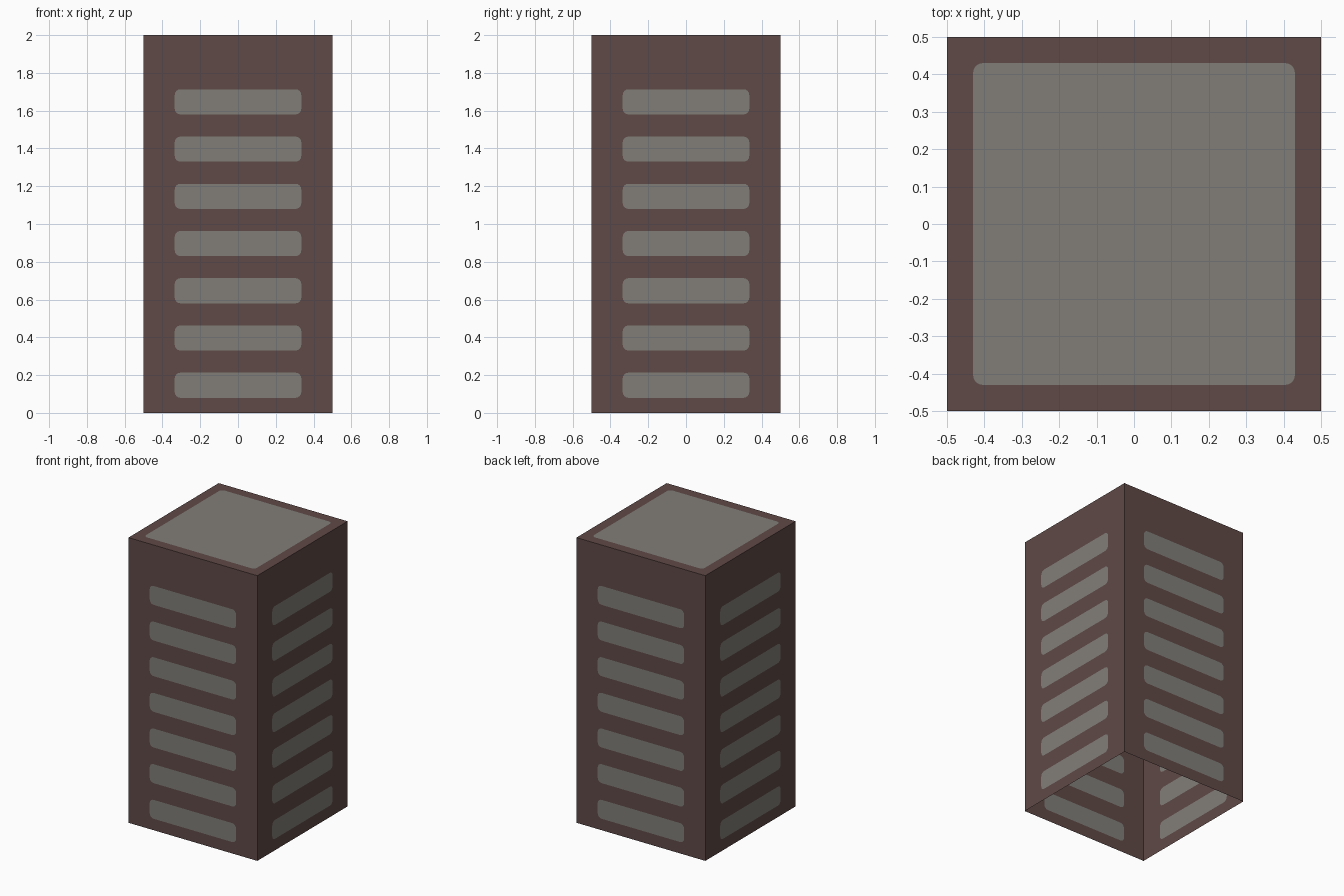
import bpy, bmesh, math
from mathutils import Matrix, Vector

if "Cube" in bpy.data.objects:
    bpy.data.objects.remove(bpy.data.objects["Cube"])


def make_material(name, color):
    m = bpy.data.materials.new(name)
    m.diffuse_color = (*color, 1)
    m.use_nodes = True
    m.node_tree.nodes["Principled BSDF"].inputs["Base Color"].default_value = m.diffuse_color
    return m


BROWN = make_material("dark_brown_wall", (0.114, 0.067, 0.061))
GREY = make_material("warm_grey_panel", (0.222, 0.208, 0.189))


def framed_panel(bm, outer, inner, r, place, steps=4):
    """Brown rectangle with a rounded grey panel cut flush into it."""
    def corners(b):
        x0, y0, x1, y1 = b
        return [(x0, y0), (x1, y0), (x1, y1), (x0, y1)]

    def vert(u, v):
        return bm.verts.new(place(u, v))

    o = [vert(*c) for c in corners(outer)]
    x0, y0, x1, y1 = inner
    arcs = []
    for i, (cu, cv) in enumerate(corners((x0 + r, y0 + r, x1 - r, y1 - r))):
        angles = [math.pi * (1 + i / 2 + k / steps / 2) for k in range(steps + 1)]
        arcs.append([vert(cu + r * math.cos(a), cv + r * math.sin(a)) for a in angles])
    for i in range(4):
        j = (i + 1) % 4
        bm.faces.new((o[i], o[j], arcs[j][0], arcs[i][-1]))
        for a, b in zip(arcs[i], arcs[i][1:]):
            bm.faces.new((o[i], b, a))
    bm.faces.new([v for arc in arcs for v in arc]).material_index = 1


def finish(bm, name):
    bmesh.ops.remove_doubles(bm, verts=bm.verts, dist=0.0001)
    me = bpy.data.meshes.new(name)
    bm.to_mesh(me)
    bm.free()
    me.materials.append(BROWN)
    me.materials.append(GREY)
    bpy.context.collection.objects.link(bpy.data.objects.new(name, me))


# Four walls, each with seven window bands; the underside stays open
for side, name in enumerate(("front", "right", "back", "left")):
    rot = Matrix.Rotation(side * math.pi / 2, 3, 'Z')
    bm = bmesh.new()
    for k in range(7):
        low = 0 if k == 0 else 0.02 + 0.25 * k
        high = 2 if k == 6 else 0.27 + 0.25 * k
        z = 0.08 + 0.25 * k
        framed_panel(bm, (-0.5, low, 0.5, high), (-0.335, z, 0.335, z + 0.133), 0.03,
                     lambda u, v: rot @ Vector((u, -0.5, v)))
    finish(bm, name + "_wall")

# Flat roof with a large grey panel
bm = bmesh.new()
framed_panel(bm, (-0.5, -0.5, 0.5, 0.5), (-0.43, -0.43, 0.43, 0.43), 0.025,
             lambda u, v: Vector((u, v, 2)))
finish(bm, "roof")
